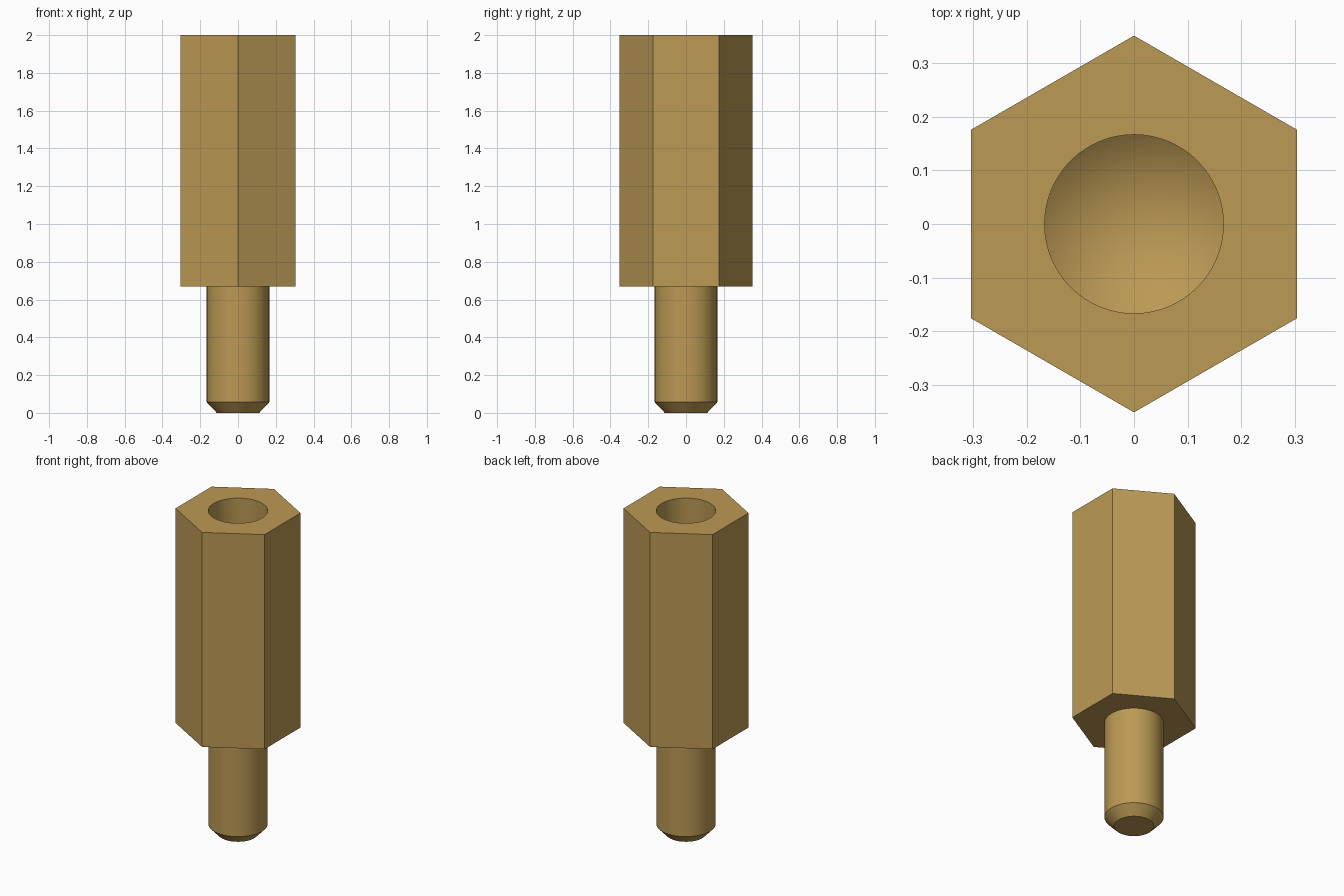
import bpy, bmesh, math

if "Cube" in bpy.data.objects:
    bpy.data.objects.remove(bpy.data.objects["Cube"])

SEG = 64
HEX_R, HEX_Z, TOP = 0.352, 0.67, 2.0
HOLE_R, STUD_R = 0.167, 0.166

brass = bpy.data.materials.new("brass")
brass.diffuse_color = (0.50, 0.32, 0.09, 1)
brass.use_nodes = True
brass.node_tree.nodes["Principled BSDF"].inputs["Base Color"].default_value = brass.diffuse_color


def loft(name, rings, sides, phase=0.0):
    """Closed solid from (radius, z) rings, bottom to top; radius 0 makes a tip."""
    bm = bmesh.new()
    loops = []
    for r, z in rings:
        n = sides if r > 0 else 1
        loops.append([bm.verts.new((r * math.cos(phase + 2 * math.pi * i / n),
                                    r * math.sin(phase + 2 * math.pi * i / n), z))
                      for i in range(n)])
    for a, b in zip(loops, loops[1:]):
        for i in range(sides):
            j = (i + 1) % sides
            if len(a) == 1:
                bm.faces.new((a[0], b[j], b[i]))
            else:
                bm.faces.new((a[i], a[j], b[j], b[i]))
    for cap in (loops[0], loops[-1]):
        if len(cap) > 1:
            bm.faces.new(cap)
    bmesh.ops.recalc_face_normals(bm, faces=bm.faces)
    mesh = bpy.data.meshes.new(name)
    bm.to_mesh(mesh)
    bm.free()
    mesh.materials.append(brass)
    obj = bpy.data.objects.new(name, mesh)
    bpy.context.collection.objects.link(obj)
    return obj


def activate(obj):
    bpy.ops.object.select_all(action='DESELECT')
    obj.select_set(True)
    bpy.context.view_layer.objects.active = obj


# Hexagonal body, corners pointing front and back
body = loft("hex_body", [(HEX_R, HEX_Z), (HEX_R, TOP)], 6, math.pi / 2)

# Blind drilled hole with a conical bottom
drill = loft("hole_cutter", [(0, 0.98), (HOLE_R, 1.10), (HOLE_R, TOP + 0.1)], SEG)
drill.hide_render = True
cut = body.modifiers.new("hole", 'BOOLEAN')
cut.operation = 'DIFFERENCE'
cut.solver = 'EXACT'
cut.object = drill
activate(body)
bpy.ops.object.modifier_apply(modifier=cut.name)
bpy.data.objects.remove(drill)

# Lower stud with chamfered end
stud = loft("stud", [(0.112, 0), (STUD_R, 0.057), (STUD_R, HEX_Z)], SEG)

for obj in (body, stud):
    activate(obj)
    bpy.ops.object.shade_smooth_by_angle(angle=math.radians(30))
